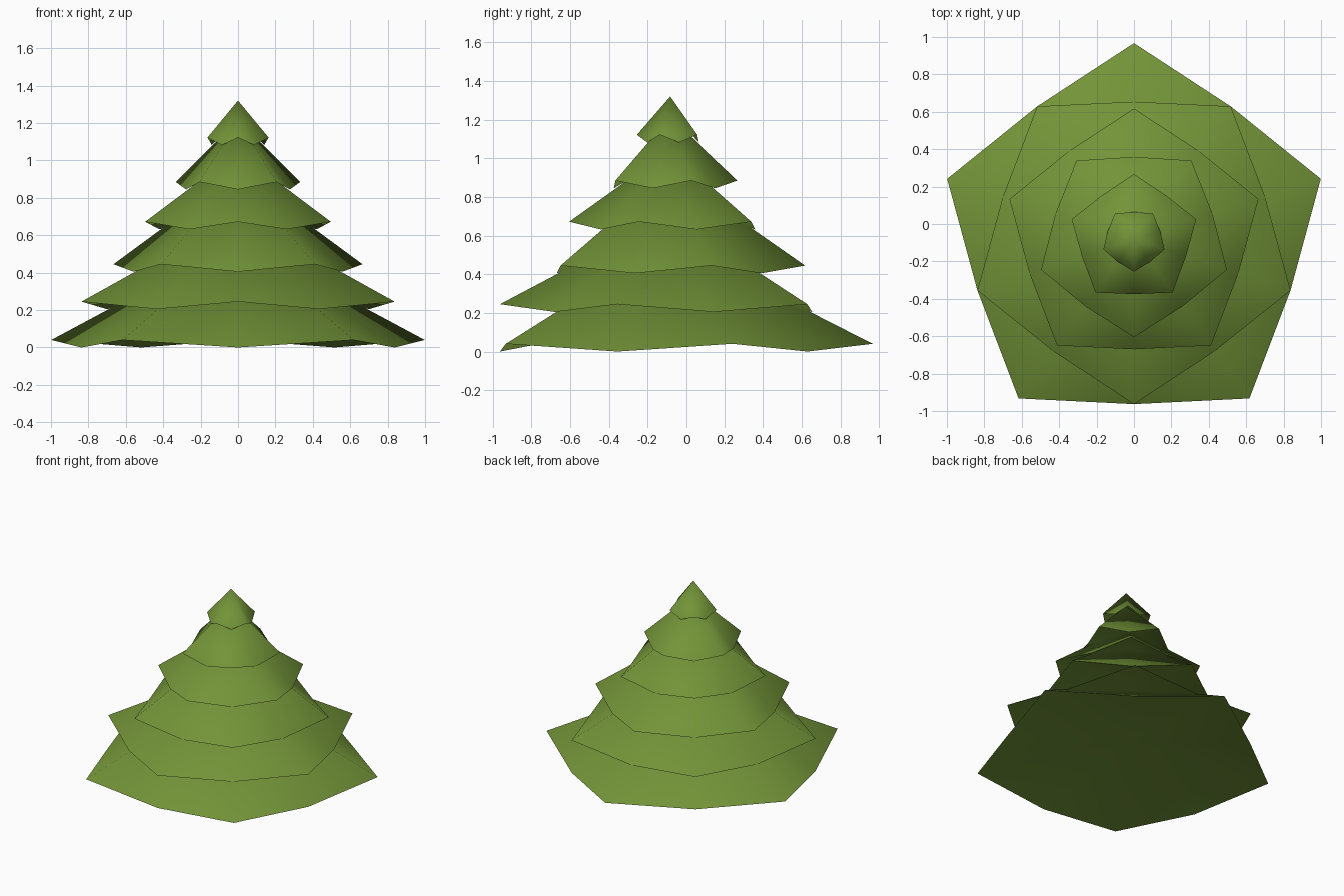
import bpy
import bmesh
from math import sin, cos, pi, radians

cube = bpy.data.objects.get("Cube")
if cube:
    bpy.data.objects.remove(cube, do_unlink=True)

# Foliage colour
green = bpy.data.materials.new("foliage green")
green.use_nodes = True
colour = (0.17, 0.295, 0.04, 1)
green.diffuse_color = colour
green.node_tree.nodes["Principled BSDF"].inputs["Base Color"].default_value = colour

AXIS_Y = -0.083   # trunk axis, offset so the pentagon is centred
DROOP = 0.04      # how far the rim dips between branch tips
HOLLOW = 0.13     # how far the underside rises towards the trunk

# Each tier: tip radius, dip radius, tip height, height of its hidden apex
TIERS = [
    (1.05, 0.88, 0.04, 0.575),
    (0.88, 0.737, 0.245, 0.71),
    (0.70, 0.587, 0.445, 0.935),
    (0.522, 0.442, 0.672, 1.045),
    (0.35, 0.292, 0.885, 1.215),
    (0.172, 0.147, 1.122, 1.32),
]


def add_tier(name, tip_r, dip_r, tip_z, apex_z, turn):
    """Five-pointed drooping cone with a hollowed underside."""
    bm = bmesh.new()
    rim = []
    for i in range(10):
        a = pi / 2 + turn + i * pi / 5
        r, z = (dip_r, tip_z - DROOP) if i % 2 else (tip_r, tip_z)
        rim.append(bm.verts.new((r * cos(a), r * sin(a), z)))
    apex = bm.verts.new((0, 0, apex_z))
    base = bm.verts.new((0, 0, tip_z + HOLLOW))
    for i, v in enumerate(rim):
        w = rim[(i + 1) % 10]
        bm.faces.new((v, w, apex))
        bm.faces.new((w, v, base))
    mesh = bpy.data.meshes.new(name)
    bm.to_mesh(mesh)
    bm.free()
    mesh.materials.append(green)
    obj = bpy.data.objects.new(name, mesh)
    obj.location.y = AXIS_Y
    bpy.context.collection.objects.link(obj)
    bpy.ops.object.select_all(action='DESELECT')
    obj.select_set(True)
    bpy.context.view_layer.objects.active = obj
    # Soft ribs, crisp rim
    bpy.ops.object.shade_smooth_by_angle(angle=radians(85))


# Stack of branches, every other tier turned half way round
for n, tier in enumerate(TIERS):
    add_tier(f"branch_tier_{n + 1}", *tier, turn=pi * (n % 2))
